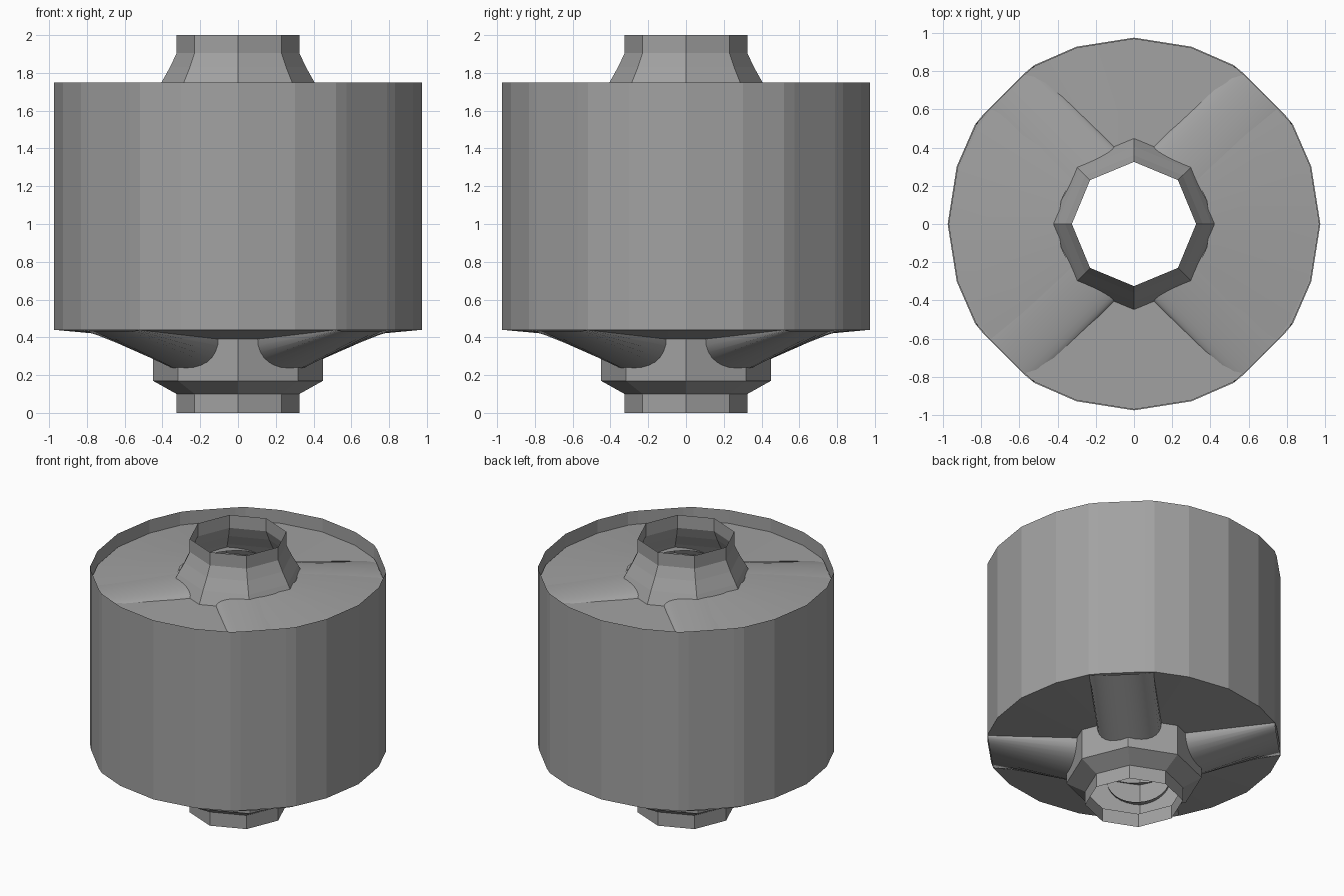
import bpy, bmesh, math
from math import cos, sin, pi, radians

if "Cube" in bpy.data.objects:
    bpy.data.objects.remove(bpy.data.objects["Cube"], do_unlink=True)

grey = bpy.data.materials.new("plain_grey")
grey.use_nodes = True
COLOUR = (0.36, 0.36, 0.36, 1)
grey.diffuse_color = COLOUR
grey.node_tree.nodes["Principled BSDF"].inputs["Base Color"].default_value = COLOUR


def loft(name, rings, closed=True, smooth=False):
    """Skin a list of equally long point rings."""
    bm = bmesh.new()
    rows = [[bm.verts.new(p) for p in ring] for ring in rings]
    n = len(rows[0])
    for a, b in zip(rows, rows[1:]):
        for i in range(n if closed else n - 1):
            j = (i + 1) % n
            bm.faces.new((a[i], a[j], b[j], b[i]))
    bmesh.ops.recalc_face_normals(bm, faces=bm.faces)
    mesh = bpy.data.meshes.new(name)
    bm.to_mesh(mesh)
    bm.free()
    mesh.materials.append(grey)
    obj = bpy.data.objects.new(name, mesh)
    bpy.context.collection.objects.link(obj)
    if smooth:
        for p in mesh.polygons:
            p.use_smooth = True
    return obj


def ring(angles, r, z):
    return [(r * cos(a), r * sin(a), z) for a in angles]


# Drum outline: twenty sides, with an extra pair of corners at each arm end
steps = [0, 18, 32, 36, 54, 58, 72]
outline = [radians(q * 90 + s) for q in range(4) for s in steps]
octagon = [k * pi / 4 for k in range(8)]


def drum_ring(scale, z):
    return [(scale * (0.981 if s in (32, 58) else 0.975) * cos(a),
             scale * (0.981 if s in (32, 58) else 0.975) * sin(a), z)
            for a, s in zip(outline, steps * 4)]


def octagon_ring(r, z):
    """Octagon sampled at the drum's outline angles."""
    apothem = r * cos(pi / 8)
    return [(d * cos(a), d * sin(a), z) for a in outline
            for d in [apothem / cos(a % (pi / 4) - pi / 8)]]


loft("drum_wall", [drum_ring(1, 0.44), drum_ring(1, 1.75)])
loft("underside", [drum_ring(1, 0.44), octagon_ring(0.44, 0.39)], smooth=True)
loft("deck", [drum_ring(0.995, 1.655), octagon_ring(0.44, 1.665)], smooth=True)

# Hollow octagonal core with lower hub and upper neck
core = [(0.325, 0), (0.325, 0.1), (0.45, 0.17), (0.45, 1.66),
        (0.405, 1.75), (0.36, 1.83), (0.325, 1.905), (0.325, 2)]
loft("core_tube", [ring(octagon, r, z) for r, z in core])


def arm(name, angle, inner, outer, half_width=0.215):
    """Half-round arm that flattens out toward the drum wall."""
    rings = []
    for along, base, depth in (inner, outer):
        pts = []
        for k in range(17):
            t = pi * k / 16
            side = half_width * cos(t)
            z = base + depth * sin(t) ** 0.9
            pts.append((along * cos(angle) - side * sin(angle),
                        along * sin(angle) + side * cos(angle), z))
        rings.append(pts)
    loft(name, rings, closed=False, smooth=True)


for q, corner in enumerate(("back_left", "back_right", "front_right", "front_left")):
    a = radians(45 + 90 * q)
    arm(corner + "_lower_arm", a, (0.34, 0.40, -0.20), (0.955, 0.44, -0.01))
    arm(corner + "_upper_arm", a, (0.34, 1.65, 0.08), (0.955, 1.64, 0.02))

# Raised deck between the arms on each side
for side, turn in (("left", 0), ("right", pi)):
    span = [turn + radians(d) for d in (-45, -36, -32, -18, 0, 18, 32, 36, 45)]
    loft(side + "_deck", [ring(span, 0.40, 1.72), ring(span, 0.96, 1.658)],
         closed=False, smooth=True)
